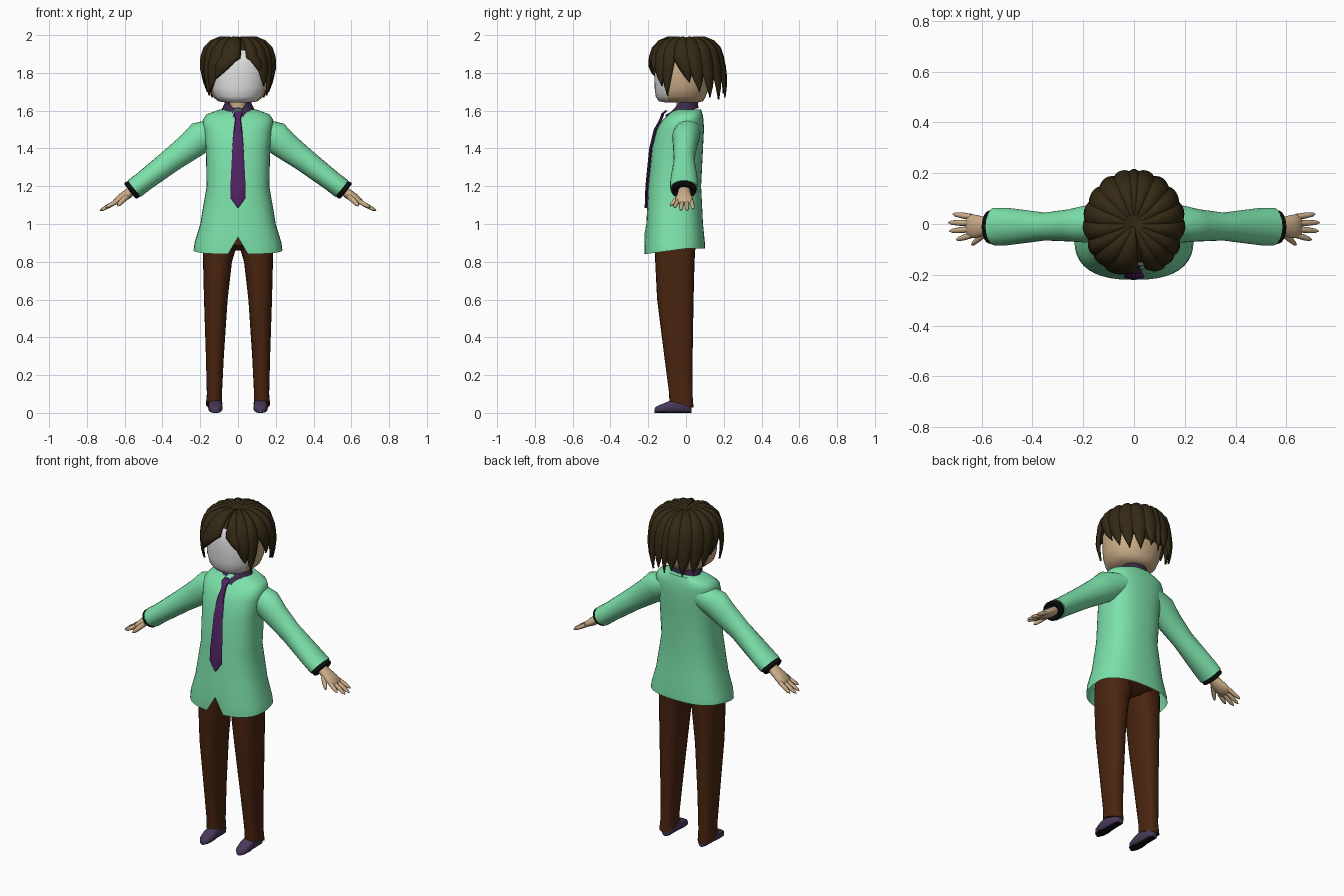
import bpy, bmesh, math
from mathutils import Vector as V

if "Cube" in bpy.data.objects:
    bpy.data.objects.remove(bpy.data.objects["Cube"])


def material(name, r, g, b):
    m = bpy.data.materials.new(name)
    m.use_nodes = True
    m.diffuse_color = (r, g, b, 1)
    node = next(n for n in m.node_tree.nodes if n.type == 'BSDF_PRINCIPLED')
    node.inputs["Base Color"].default_value = (r, g, b, 1)
    return m


GREEN = material("mint_green", .2, .75, .4)
SKIN = material("tan_skin", .6, .42, .25)
WHITE = material("pale_face", .75, .75, .75)
HAIR = material("dark_brown_hair", .034, .022, .007)
BROWN = material("brown_cloth", .068, .018, .005)
PURPLE = material("purple_tie", .085, .017, .13)
PLUM = material("dark_plum_collar", .045, .022, .07)
SHOE = material("dusky_violet", .065, .04, .1)
BLACK = material("black", .004, .004, .004)


def finish(bm, name, mats, mirror=False, angle=50):
    """Turn a bmesh into a smooth shaded object, optionally mirrored in x."""
    bmesh.ops.recalc_face_normals(bm, faces=bm.faces)
    me = bpy.data.meshes.new(name)
    bm.to_mesh(me)
    bm.free()
    for m in mats:
        me.materials.append(m)
    for f in me.polygons:
        f.use_smooth = True
    me.set_sharp_from_angle(angle=math.radians(angle))
    ob = bpy.data.objects.new(name, me)
    bpy.context.collection.objects.link(ob)
    if mirror:
        ob.modifiers.new("Mirror", 'MIRROR').use_mirror_merge = False
    return ob


def bridge(bm, a, b, closed=True):
    n = len(a)
    for i in range(n if closed else n - 1):
        j = (i + 1) % n
        bm.faces.new((a[i], a[j], b[j], b[i]))


def loft(rings, n=24, p=2.0, cap=True, tweak=None):
    """Skin superellipse rings, each given as centre, u axis and v axis."""
    bm = bmesh.new()
    rows = []
    for k, (c, u, v) in enumerate(rings):
        row = []
        for i in range(n):
            a = math.tau * i / n
            s, t = (math.copysign(abs(round(q, 6)) ** (2 / p), q) for q in (math.cos(a), math.sin(a)))
            co = V(c) + V(u) * s + V(v) * t
            if tweak:
                tweak(co, k, i)
            row.append(bm.verts.new(co))
        rows.append(row)
    for a, b in zip(rows, rows[1:]):
        bridge(bm, a, b)
    if cap:
        bm.faces.new(rows[0])
        bm.faces.new(rows[-1])
    return bm


def level(z, x0, x1, y0, y1, tilt=0):
    """Horizontal ring from its extents."""
    return ((x0 + x1) / 2, (y0 + y1) / 2, z), ((x1 - x0) / 2, 0, 0), (0, (y1 - y0) / 2, tilt)


def across(x, y, z, rp, ry):
    """Ring square to the sloping arm."""
    return (x, y, z), (.62 * rp, 0, .78 * rp), (0, ry, 0)


# Shirt, with a low front hem and a small notch in its middle
SHIRT = [(.86, .235, -.22, .10), (.90, .23, -.22, .10), (1.0, .2, -.21, .09),
         (1.2, .166, -.2, .08), (1.4, .17, -.18, .09), (1.5, .18, -.155, .095),
         (1.55, .187, -.125, .093), (1.58, .168, -.09, .088), (1.605, .1, -.06, .08)]


def hem(co, k, i):
    if k == 0:
        co.z += .01 - .03 * max(0, -co.y / .22)
        if i == 30:
            co.z = .93
            co.y += .004
    if k == 1 and i == 30:
        co.z = .945


bm = loft([level(z, -x, x, a, b) for z, x, a, b in SHIRT], 40, 2.5, False, hem)
top = [e for e in bm.edges if e.is_boundary and e.verts[0].co.z > 1.5]
bmesh.ops.contextual_create(bm, geom=top)
finish(bm, "shirt", [GREEN])

# Sleeves, cuffs
finish(loft([across(.10, .01, 1.50, .07, .07), across(.19, 0, 1.465, .085, .073),
             across(.25, -.005, 1.415, .075, .064), across(.35, -.01, 1.34, .064, .055),
             across(.50, -.01, 1.225, .055, .074), across(.55, -.01, 1.187, .056, .074),
             across(.545, -.01, 1.19, .03, .04)]), "sleeves", [GREEN], True)
finish(loft([across(.54, -.01, 1.195, .05, .067), across(.567, -.012, 1.176, .054, .066),
             across(.572, -.012, 1.172, .045, .055), across(.56, -.01, 1.18, .025, .03)]),
       "cuffs", [BLACK], True)

# Hands: palm, four fingers and a thumb
finish(loft([across(.55, -.01, 1.185, .024, .03), across(.585, -.01, 1.158, .026, .036),
             across(.62, -.01, 1.135, .024, .046), across(.65, -.008, 1.115, .016, .046),
             across(.66, -.008, 1.108, .006, .04)], 16), "palms", [SKIN], True)


def finger(name, a, b, r):
    a, b = V(a), V(b)
    steps = ((0, 1), (.5, .95), (.85, .7), (1, .15))
    finish(loft([across(*a.lerp(b, t), r * s, r * s) for t, s in steps], 8), name, [SKIN], True)


for k, (y, length) in enumerate(((-.044, .055), (-.02, .083), (.004, .087), (.028, .07))):
    finger(f"finger_{k + 1}", (.64, y, 1.12), (.645 + length, y * 1.4, 1.117 - length * .55), .0125)
finger("thumb", (.585, -.035, 1.15), (.64, -.082, 1.095), .015)

# Trousers: two legs and a seat hidden under the shirt
LEG = [(.045, .083, .17, -.088, .04, -.018), (.1, .085, .165, -.09, .035, -.008),
       (.3, .075, .17, -.115, .035, 0), (.6, .055, .18, -.153, .04, 0),
       (.8, .032, .185, -.163, .045, 0), (.88, .008, .187, -.165, .05, 0), (.95, 0, .18, -.16, .05, 0)]
finish(loft([level(*r) for r in LEG], 24, 2.4), "trouser_legs", [BROWN], True)
finish(loft([level(.86, -.06, .06, -.12, .02), level(.89, -.16, .16, -.165, .06),
             level(1.0, -.16, .16, -.165, .06)], 24, 2.6), "trouser_seat", [BROWN])

# Shoes with black soles
SHOES = [(.03, .016, .05), (.015, .032, .07), (-.06, .034, .078), (-.105, .038, .056),
         (-.145, .031, .04), (-.162, .018, .03), (-.167, .006, .02)]
bm = loft([((.12, y, h / 2), (w, 0, 0), (0, 0, h / 2)) for y, w, h in SHOES], 20, 2.7)
bmesh.ops.recalc_face_normals(bm, faces=bm.faces)
for f in bm.faces:
    f.material_index = int(f.normal.z < -.75)
finish(bm, "shoes", [SHOE, BLACK], True)

# Neck and head, with the pale face cut across the front
finish(loft([level(z, -.045, .045, -.05, .045) for z in (1.57, 1.69)]), "neck", [SKIN])
HEAD = [(1.642, .06, -.10, .06), (1.65, .105, -.145, .09), (1.675, .135, -.16, .105),
        (1.72, .152, -.166, .12), (1.78, .16, -.167, .13), (1.84, .16, -.165, .13),
        (1.89, .148, -.155, .12), (1.93, .12, -.13, .10), (1.96, .07, -.08, .06)]
bm = loft([level(z, -x, x, a, b) for z, x, a, b in HEAD], 40, 2.2)
bmesh.ops.bisect_plane(bm, geom=bm.verts[:] + bm.edges[:] + bm.faces[:],
                       plane_co=(0, -.1, 0), plane_no=(0, 1, 0))
for f in bm.faces:
    f.material_index = int(f.calc_center_median().y < -.1)
finish(bm, "head", [SKIN, WHITE])


# Collar, open in a V at the front
def collar_shape(co, k, i):
    front = max(0, 1 - abs(co.x) / .05) if co.y < -.02 else 0
    if k == 1:
        co.z -= .045 * front
    elif co.y < -.02:
        co.z += .02 * front - .012


bm = loft([((0, -.022, 1.592), (.094, 0, 0), (0, .088, .022)),
           ((0, .0, 1.652), (.064, 0, 0), (0, .06, .016)),
           ((0, .0, 1.62), (.055, 0, 0), (0, .05, .01))], 32, 2, False, collar_shape)
finish(bm, "collar", [PLUM])

# Tie hanging along the shirt front
TIE = [(1.60, -.105, .018), (1.585, -.122, .024), (1.555, -.132, .015), (1.5, -.163, .022),
       (1.4, -.187, .03), (1.2, -.207, .04), (1.14, -.209, .041), (1.085, -.211, .002)]
finish(loft([((0, y, z), (w, 0, 0), (0, .008, 0)) for z, y, w in TIE], 8, 2.6), "tie", [PURPLE], False, 35)

# Hair: an under-cap cut along a sloping hairline
bm = loft([level(1.70 + (z - 1.70) * 1.06, -x * 1.06, x * 1.06, a * 1.06, b * 1.1)
           for z, x, a, b in HEAD[3:]], 40, 2.2)
bmesh.ops.bisect_plane(bm, geom=bm.verts[:] + bm.edges[:] + bm.faces[:],
                       plane_co=(0, 0, 1.835), plane_no=(0, .55, 1), clear_inner=True)
finish(bm, "hair_cap", [HAIR])

# Hair locks fan out from the crown: start angle, tip angle, tip height, half width
PROFILE = [(.004, 1.972), (.04, 1.99), (.09, 1.993), (.14, 1.972), (.175, 1.935), (.19, 1.89)]
WIDTH = [1, 1, 1, 1, 1, 1, .88, .68, .42, .02]


def lock(name, start, tip, tip_z, half):
    bm = bmesh.new()
    rows = []
    tip_r = .172 + .033 * math.cos(math.radians(tip)) ** 2
    for k, w in enumerate(WIDTH):
        t = max(0, (k - 5) / 4)
        if k < 6:
            r, z = PROFILE[k]
        else:
            r = .19 + (tip_r - .19) * t + .012 * math.sin(math.pi * t)
            z = 1.89 + (tip_z - 1.89) * t
        mid = start + (tip - start) * (.25 * min(k, 5) / 5 + .75 * t)
        row = []
        for i in range(7):
            u = i / 3 - 1
            a = math.radians(mid + half * w * u)
            rr = r + min(r, .1) * .16 * (.6 - u * u) * (.4 + .6 * w)
            zz = z - .012 * u * u * min(1, r / .08) * (k < 6)
            row.append(bm.verts.new((rr * math.sin(a), -rr * math.cos(a), zz)))
        rows.append(row)
    for a, b in zip(rows, rows[1:]):
        bridge(bm, a, b, False)
    ob = finish(bm, name, [HAIR], False, 60)
    ob.modifiers.new("Thickness", 'SOLIDIFY').thickness = .006


FRINGE = [(-9, -36, 1.77, 20), (-36, -50, 1.70, 17), (22, 38, 1.80, 12), (40, 47, 1.73, 16)]
SIDE = [(60, 57, 1.68, 13), (78, 96, 1.75, 15), (100, 114, 1.70, 16),
        (122, 133, 1.67, 16), (144, 151, 1.66, 16), (166, 168, 1.69, 15)]
LOCKS = FRINGE + SIDE + [(-s, -t, z, h) for s, t, z, h in SIDE] + [(180, 180, 1.67, 9)]
for k, spec in enumerate(LOCKS):
    lock(f"hair_lock_{k + 1}", *spec)
